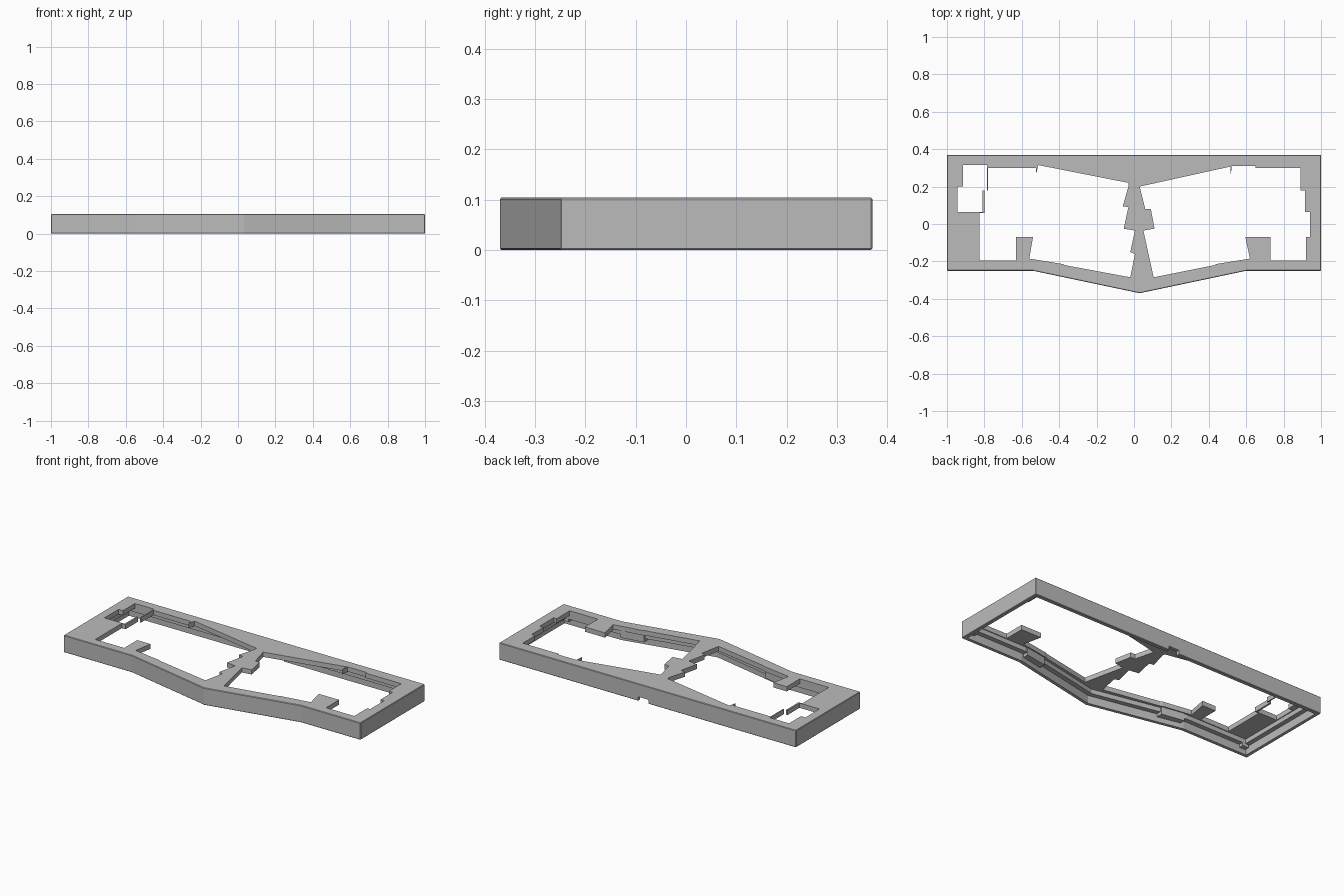
import bpy, bmesh
from mathutils import Vector

default = bpy.data.objects.get("Cube")
if default:
    bpy.data.objects.remove(default, do_unlink=True)

HEIGHT = 0.104
PLATE_UNDERSIDE = 0.075
LEDGE = 0.048

grey = bpy.data.materials.new("case grey")
grey.use_nodes = True
colour = (0.5, 0.5, 0.5, 1)
grey.diffuse_color = colour
grey.node_tree.nodes["Principled BSDF"].inputs["Base Color"].default_value = colour


def prism(name, points, bottom, top, chamfer=0):
    """Extrude a plan outline between two heights."""
    bm = bmesh.new()
    base = bm.faces.new([bm.verts.new((x, y, bottom)) for x, y in points])
    result = bmesh.ops.extrude_face_region(bm, geom=[base])
    for item in result["geom"]:
        if isinstance(item, bmesh.types.BMVert):
            item.co.z = top
    bmesh.ops.recalc_face_normals(bm, faces=bm.faces)
    if chamfer:
        bmesh.ops.bevel(bm, geom=bm.edges[:], offset=chamfer, segments=1,
                        affect='EDGES', profile=0.5)
    mesh = bpy.data.meshes.new(name)
    bm.to_mesh(mesh)
    bm.free()
    mesh.materials.append(grey)
    obj = bpy.data.objects.new(name, mesh)
    bpy.context.collection.objects.link(obj)
    return obj


def rectangle(left, right, front, back):
    return [(left, front), (right, front), (right, back), (left, back)]


def inset(points, distance):
    """Offset a counter-clockwise outline inwards."""
    result = []
    for i, point in enumerate(points):
        here = Vector(point)
        before = (here - Vector(points[i - 1])).normalized()
        after = (Vector(points[(i + 1) % len(points)]) - here).normalized()
        n1 = Vector((-before.y, before.x))
        n2 = Vector((-after.y, after.x))
        result.append(tuple(here + (n1 + n2) * distance / (1 + n1.dot(n2))))
    return result


def cut(target, cutter):
    """Subtract a cutter, then discard it."""
    cutter.hide_render = True
    mod = target.modifiers.new("cut", 'BOOLEAN')
    mod.operation = 'DIFFERENCE'
    mod.solver = 'EXACT'
    mod.object = cutter
    bpy.context.view_layer.objects.active = target
    bpy.ops.object.modifier_apply(modifier=mod.name)
    bpy.data.objects.remove(cutter, do_unlink=True)


# Outer shell with a shallow front point
outline = [(-1, -0.25), (-0.54, -0.25), (0.03, -0.37), (0.6, -0.25),
           (1, -0.25), (1, 0.37), (-1, 0.37)]
case = prism("case_shell", outline, 0, HEIGHT, chamfer=0.003)

# Stepped hollow underneath: thin rim, ledge, then plate underside
cut(case, prism("rim_hollow", inset(outline, 0.022), -0.1, LEDGE))
cut(case, prism("ledge_hollow", inset(outline, 0.05), -0.1, PLATE_UNDERSIDE))

# Openings through the plate
left_bay = [
    (-.78, .3), (-.525, .3), (-.522, .27), (-.512, .315), (-.03, .22),
    (-.03, .2), (-.06, .095), (-.03, .09), (-.055, -.025), (.005, -.035),
    (-.02, -.15), (.005, -.16), (-.02, -.285), (-.37, -.22), (-.38, -.214),
    (-.56, -.185), (-.54, -.07), (-.63, -.07), (-.63, -.195),
    (-.825, -.195), (-.825, .06), (-.8, .06), (-.8, .18), (-.78, .18)]
right_bay = [
    (.03, .2), (.515, .307), (.518, .26), (.522, .31), (.65, .31),
    (.65, .3), (.89, .3), (.89, .18), (.915, .18), (.915, .065),
    (.94, .065), (.94, -.07), (.92, -.07), (.92, -.195), (.73, -.195),
    (.73, -.07), (.595, -.07), (.62, -.185), (.44, -.214), (.43, -.22),
    (.105, -.285), (.05, -.035), (.11, -.025), (.09, .08), (.06, .08)]
corner_window = [
    (-.915, .315), (-.787, .315), (-.787, .18), (-.81, .18), (-.81, .065),
    (-.945, .065), (-.945, .2), (-.915, .2)]
for opening in (left_bay, right_bay, corner_window):
    cut(case, prism("opening", opening, -0.1, 0.2))

# Cable notch at the bottom of the back wall
cut(case, prism("notch", rectangle(-.005, .065, .3, .4), -0.1, 0.025))

# Fixing blocks on the inside of the front wall, mirrored about the point
for side, name in ((-1, "right"), (1, "left")):
    block = [(0.03 + side * x, y) for x, y in
             ((.41, -.275), (.41, -.222), (.55, -.198), (.55, -.24))]
    prism(name + "_front_block", block, 0.03, PLATE_UNDERSIDE + 0.01)

    # Small blocks in the front corners
    a, b = sorted((side * 0.93, side * 0.97))
    prism(name + "_corner_block", rectangle(a, b, -.235, -.2),
          0.03, PLATE_UNDERSIDE + 0.01)
